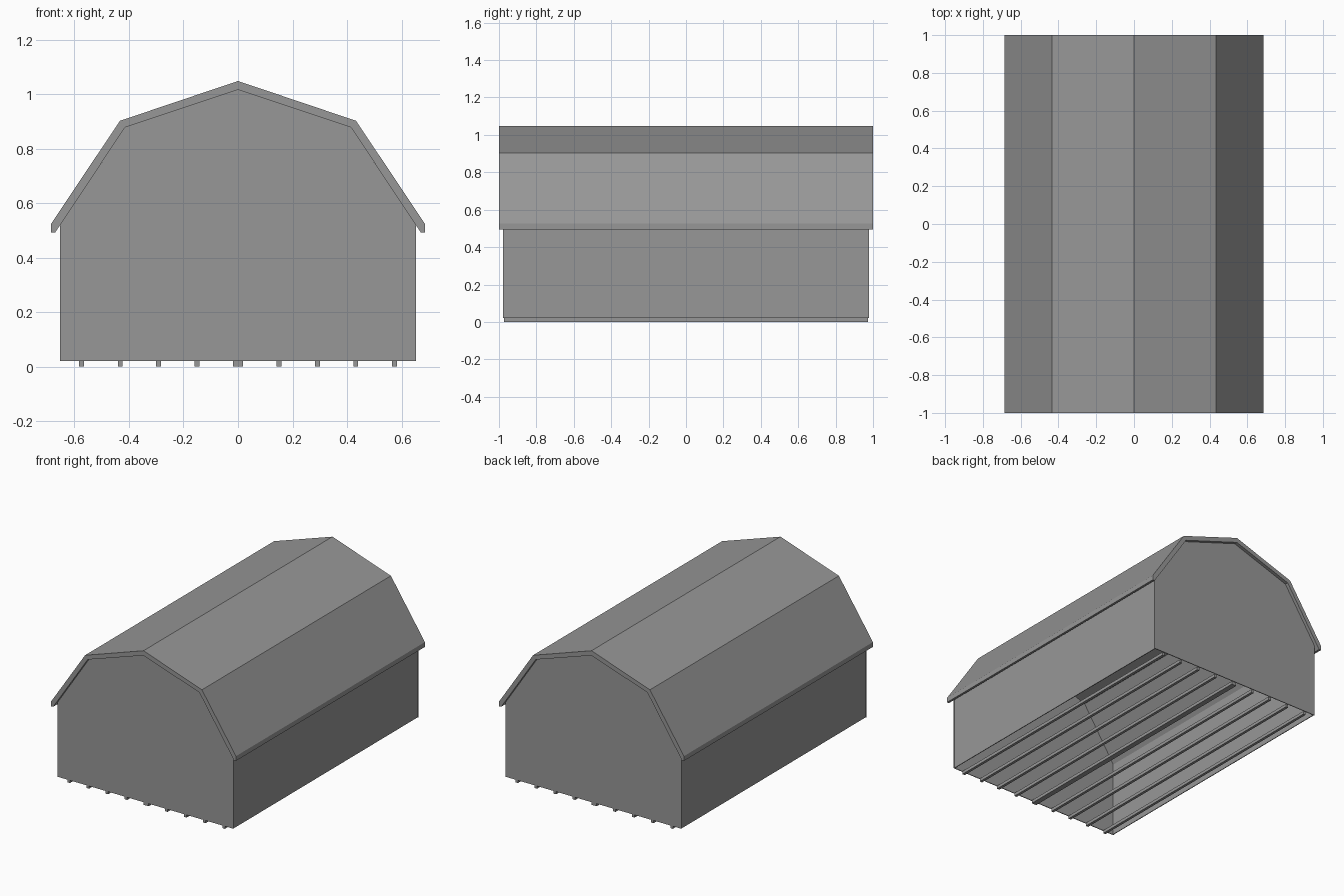
import bpy, bmesh

if "Cube" in bpy.data.objects:
    bpy.data.objects.remove(bpy.data.objects["Cube"])

grey = bpy.data.materials.new("dark_grey")
grey.diffuse_color = (0.31, 0.31, 0.31, 1)
grey.use_nodes = True
grey.node_tree.nodes["Principled BSDF"].inputs["Base Color"].default_value = grey.diffuse_color


def extrude_profile(name, pts, y0, y1):
    """Solid made by sweeping an x-z outline along y."""
    bm = bmesh.new()
    face = bm.faces.new([bm.verts.new((x, y0, z)) for x, z in pts])
    ext = bmesh.ops.extrude_face_region(bm, geom=[face])
    verts = [g for g in ext["geom"] if isinstance(g, bmesh.types.BMVert)]
    bmesh.ops.translate(bm, verts=verts, vec=(0, y1 - y0, 0))
    bmesh.ops.recalc_face_normals(bm, faces=bm.faces)
    mesh = bpy.data.meshes.new(name)
    bm.to_mesh(mesh)
    bm.free()
    mesh.materials.append(grey)
    obj = bpy.data.objects.new(name, mesh)
    bpy.context.collection.objects.link(obj)
    return obj


def rect(x0, x1, z0, z1):
    return [(x0, z0), (x1, z0), (x1, z1), (x0, z1)]


def mirrored(half):
    """Full outline from a right half that runs up to the ridge at x = 0."""
    return half + [(-x, z) for x, z in reversed(half) if x > 0]


# Gambrel roof: outer line over the ridge, inner line back again
outer = mirrored([(0.685, 0.493), (0.685, 0.525), (0.433, 0.902), (0, 1.048)])
inner = mirrored([(0.67, 0.493), (0.414, 0.878), (0, 1.016)])
extrude_profile("roof", outer + inner[::-1], -1.0, 1.0)

# End walls fill the gambrel outline under the roof
gable = mirrored([(0.652, 0.021), (0.652, 0.52), (0.414, 0.878), (0, 1.016)])
extrude_profile("front_wall", gable, -0.978, -0.973)
extrude_profile("back_wall", gable, 0.973, 0.978)

# Thin side walls; the underside of the shed is open
for side, s in (("right", 1), ("left", -1)):
    extrude_profile(side + "_wall", rect(s * 0.644, s * 0.649, 0.021, 0.524),
                    -0.973, 0.973)

    # Floor runners, with a doubled pair along the middle
    for i, x in enumerate((0.009, 0.15, 0.291, 0.432, 0.574)):
        extrude_profile(f"{side}_runner_{i + 1}",
                        rect(s * x - 0.009, s * x + 0.009, 0.0, 0.021),
                        -0.972, 0.972)
